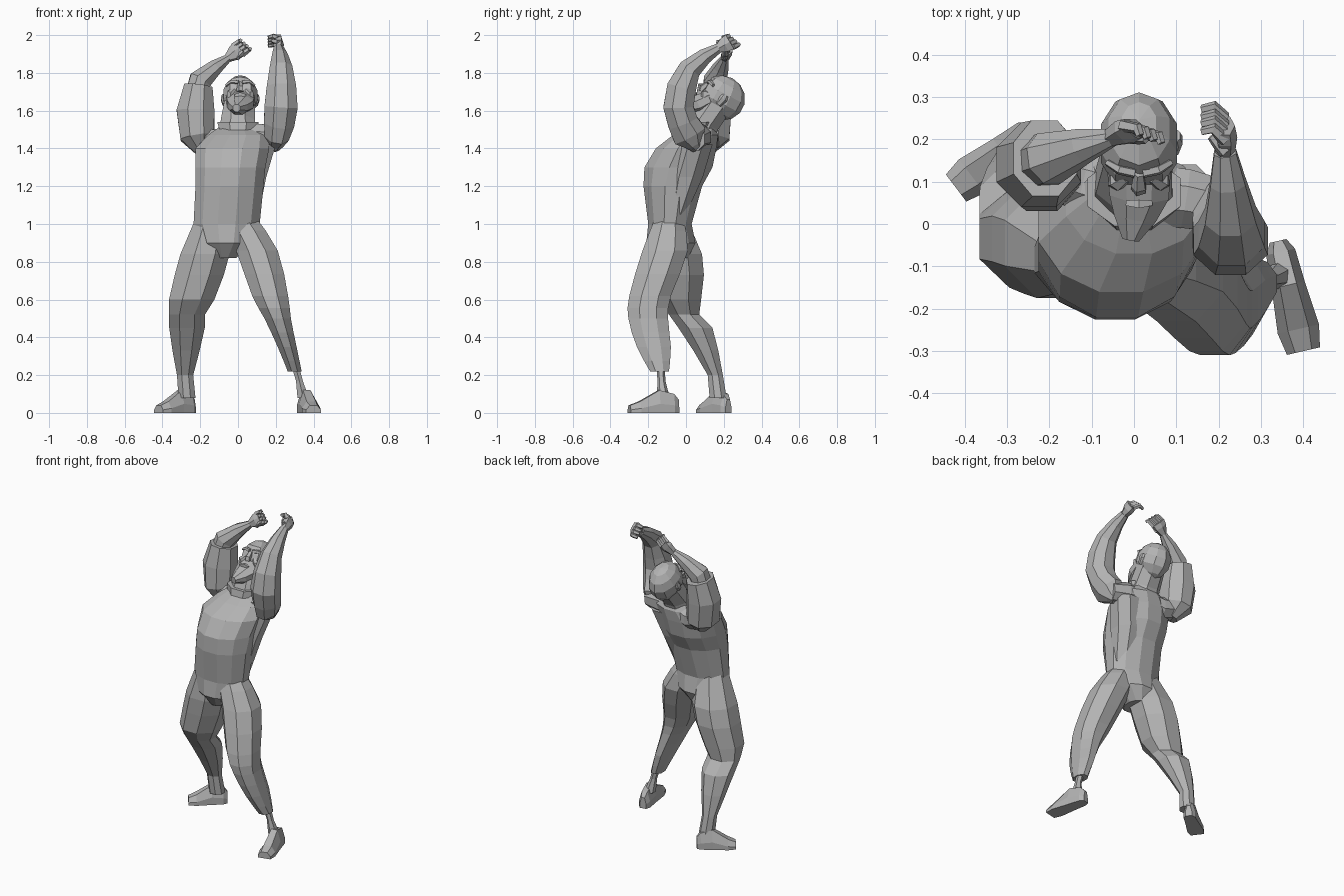
import bpy, bmesh, math
from mathutils import Vector, Matrix

cube = bpy.data.objects.get("Cube")
if cube:
    bpy.data.objects.remove(cube, do_unlink=True)

SHADE = 0.45
GREY = (SHADE, SHADE, SHADE, 1)
mat = bpy.data.materials.new("plain grey")
mat.use_nodes = True
mat.diffuse_color = GREY
mat.node_tree.nodes["Principled BSDF"].inputs["Base Color"].default_value = GREY

AXIS_X, AXIS_Y, AXIS_Z = Vector((1, 0, 0)), Vector((0, 1, 0)), Vector((0, 0, 1))


def finish(name, bm):
    bmesh.ops.recalc_face_normals(bm, faces=bm.faces)
    mesh = bpy.data.meshes.new(name)
    bm.to_mesh(mesh)
    bm.free()
    mesh.materials.append(mat)
    bpy.context.collection.objects.link(bpy.data.objects.new(name, mesh))


def bridge(name, rings):
    """Skin a list of equal point rings and cap both ends."""
    bm = bmesh.new()
    loops = [[bm.verts.new(point) for point in ring] for ring in rings]
    count = len(loops[0])
    for lower, upper in zip(loops, loops[1:]):
        for i in range(count):
            j = (i + 1) % count
            bm.faces.new((lower[i], lower[j], upper[j], upper[i]))
    bm.faces.new(loops[0])
    bm.faces.new(loops[-1])
    finish(name, bm)


def rounded(stations):
    """Add a curved midpoint between every two neighbouring stations."""
    result = [stations[0]]
    last = len(stations) - 1
    for i in range(last):
        before, after = stations[max(i - 1, 0)], stations[min(i + 2, last)]
        start, end = stations[i], stations[i + 1]
        result.append([(9 * (b + c) - a - d) / 16 for a, b, c, d in zip(before, start, end, after)])
        result.append(end)
    return result


def limb(name, stations, across=AXIS_X, sides=8, level=False, smooth=False):
    """Each station is x, y, z, half width and, where it differs, half depth."""
    stations = rounded(stations) if smooth else stations
    centres = [Vector(station[:3]) for station in stations]
    reach = 1 / math.cos(math.pi / sides)
    rings = []
    for i, station in enumerate(stations):
        along = centres[min(i + 1, len(centres) - 1)] - centres[max(i - 1, 0)]
        along = AXIS_Z if level else along.normalized()
        wide = (across - along * across.dot(along)).normalized()
        deep = along.cross(wide)
        ring = []
        for j in range(sides):
            angle = math.tau * (j + 0.5) / sides
            ring.append(centres[i] + wide * station[3] * reach * math.cos(angle)
                        + deep * station[-1] * reach * math.sin(angle))
        rings.append(ring)
    bridge(name, rings)


def shoe(name, heel, toe):
    """A flat sole with a high instep and a low, wide toe."""
    heel, toe = Vector(heel), Vector(toe)
    forward = toe - heel
    side = Vector((-forward.y, forward.x, 0)).normalized()
    outline = ((-1, 0), (-1, 0.4), (-0.5, 1), (0.5, 1), (1, 0.4), (1, 0))
    sections = ((0, 0.02, 0.07), (0.1, 0.035, 0.1), (0.4, 0.04, 0.12), (0.8, 0.05, 0.06), (1, 0.04, 0.04))
    bridge(name, [[heel + forward * part + side * width * a + AXIS_Z * height * b for a, b in outline]
                  for part, width, height in sections])


def hand(side, wrist, knuckle, tip, spread):
    """Palm, four curled fingers and a thumb."""
    wrist, knuckle, tip, spread = map(Vector, (wrist, knuckle, tip, spread))
    spread.normalize()
    out = (knuckle - wrist).normalized()
    middle = wrist.lerp(knuckle, 0.6)
    limb(side + "_palm", [(*wrist, 0.02), (*middle, 0.04, 0.025), (*knuckle, 0.043, 0.02)], spread, sides=6)

    def digit(name, base, bend, end):
        limb(f"{side}_{name}", [(*base, 0.013), (*bend, 0.011), (*end, 0.008)], spread, sides=5)

    for finger, place in (("index", -1), ("middle", -0.3), ("ring", 0.3), ("little", 1)):
        base = knuckle + spread * place * 0.035 - out * 0.01
        end = tip + spread * place * 0.035
        digit(finger + "_finger", base, base.lerp(end, 0.5) + out * 0.02, end)
    base = wrist.lerp(knuckle, 0.4) - spread * 0.03
    end = base.lerp(tip, 0.6) - spread * 0.01
    digit("thumb", base, base.lerp(end, 0.6), end)


# Torso from crotch to collar
limb("torso", [
    (-.07, -.07, .82, .06, .08), (-.06, -.08, .9, .14, .13), (-.06, -.085, 1, .175, .115),
    (-.045, -.07, 1.2, .18, .155), (-.04, -.04, 1.3, .185, .18), (-.03, 0, 1.4, .195, .16),
    (0, .05, 1.47, .16, .12), (0, .09, 1.52, .09, .06)], sides=12, level=True)
limb("left_flank", [(.03, -.05, 1.05, .08, .05), (.065, 0, 1.25, .085, .09), (.11, .05, 1.42, .09)], level=True)

# Shoulder yokes tying the arms to the back
limb("left_yoke", [(.03, .07, 1.46, .07), (.12, .06, 1.46, .07), (.22, .04, 1.45, .06)], AXIS_Y)
limb("right_yoke", [(-.03, .08, 1.45, .07), (-.12, .1, 1.43, .07), (-.2, .12, 1.45, .06)], AXIS_Y)

# Legs, left one stepping forward
limb("left_leg", [
    (0, -.09, 1.04, .09, .07), (.1, -.11, .86, .11, .12), (.17, -.19, .62, .095, .11),
    (.21, -.2, .5, .07, .105), (.26, -.17, .35, .05, .09), (.3, -.14, .22, .037, .05)],
    level=True, smooth=True)
limb("left_ankle", [(.3, -.135, .26, .02), (.325, -.13, .17, .018), (.345, -.12, .08, .03)], level=True, sides=6)
limb("right_leg", [
    (-.13, -.08, 1.04, .09, .08), (-.175, -.045, .84, .13), (-.205, -.035, .73, .13),
    (-.245, -.035, .6, .12, .115), (-.27, -.01, .52, .095, .08), (-.27, .05, .45, .094, .09),
    (-.275, .105, .33, .072, .066), (-.28, .155, .2, .043, .04), (-.27, .17, .08, .045)], level=True)
shoe("left_shoe", (.34, -.04, 0), (.4, -.3, 0))
shoe("right_shoe", (-.235, .225, 0), (-.42, .085, 0))

# Arms raised over the head
limb("left_arm", [
    (.185, .06, 1.4, .03), (.205, .02, 1.47, .065, .09), (.228, -.04, 1.62, .088, .08),
    (.228, .02, 1.82, .06), (.215, .17, 1.93, .026)], smooth=True)
limb("right_sleeve", [
    (-.19, .11, 1.39, .04), (-.215, .13, 1.46, .1, .09), (-.225, .14, 1.6, .1),
    (-.21, .155, 1.73, .09, .075)], AXIS_Y)
limb("right_forearm", [
    (-.22, .145, 1.68, .06), (-.2, .155, 1.76, .06), (-.12, .185, 1.83, .04), (-.05, .205, 1.88, .02)], AXIS_Y)
hand("left", (.215, .165, 1.925), (.215, .232, 1.965), (.16, .245, 1.965), (0, .7, -.6))
hand("right", (-.055, .205, 1.877), (.005, .225, 1.925), (.04, .2, 1.95), (-.8, .3, .7))

# Neck and open collar
limb("neck", [(0, .07, 1.46, .1, .08), (0, .1, 1.54, .09, .08), (.01, .17, 1.64, .08)])
limb("collar", [(0, .06, 1.47, .09, .08), (0, .075, 1.54, .11, .08)], level=True)

# Head tipped back, built as a ball with a flattened face and narrow jaw
tilt = Matrix.Translation((.012, .19, 1.668)) @ Matrix.Rotation(math.radians(-28), 4, 'X')
bm = bmesh.new()
bmesh.ops.create_uvsphere(bm, u_segments=10, v_segments=7, radius=1)
for vert in bm.verts:
    narrow = 0.85 if vert.co.z < -0.3 else 1
    vert.co = (vert.co.x * narrow * 0.097, max(vert.co.y, -0.8) * 0.125, vert.co.z * 0.118)
bm.transform(tilt)
finish("head", bm)


def feature(name, stations, across=AXIS_X, sides=6):
    """A limb whose centres are given relative to the tipped head."""
    limb(name, [(*(tilt @ Vector(station[:3])), *station[3:]) for station in stations], across, sides)


feature("beard", [(0, -.05, -.03, .075, .045), (0, -.09, -.085, .07, .05), (-.01, -.13, -.125, .05, .04),
                  (-.02, -.175, -.155, .02)], sides=8)
feature("nose", [(0, -.1, .035, .01), (0, -.115, 0, .015), (0, -.11, -.02, .016)], sides=5)
feature("mouth", [(-.03, -.13, -.055, .006), (0, -.135, -.05, .01), (.03, -.13, -.055, .006)], AXIS_Z, sides=4)
for side, sign in (("left", 1), ("right", -1)):
    feature(side + "_brow", [(sign * .01, -.1, .04, .01), (sign * .045, -.095, .046, .01),
                             (sign * .075, -.07, .036, .007)], AXIS_Z, sides=5)
    feature(side + "_cheek", [(sign * .03, -.09, 0, .012), (sign * .05, -.09, -.02, .02),
                              (sign * .055, -.075, -.05, .018)])
    feature(side + "_ear", [(sign * .085, 0, -.04, .008, .014), (sign * .093, .01, 0, .01, .02),
                            (sign * .09, .01, .02, .007, .014)])
